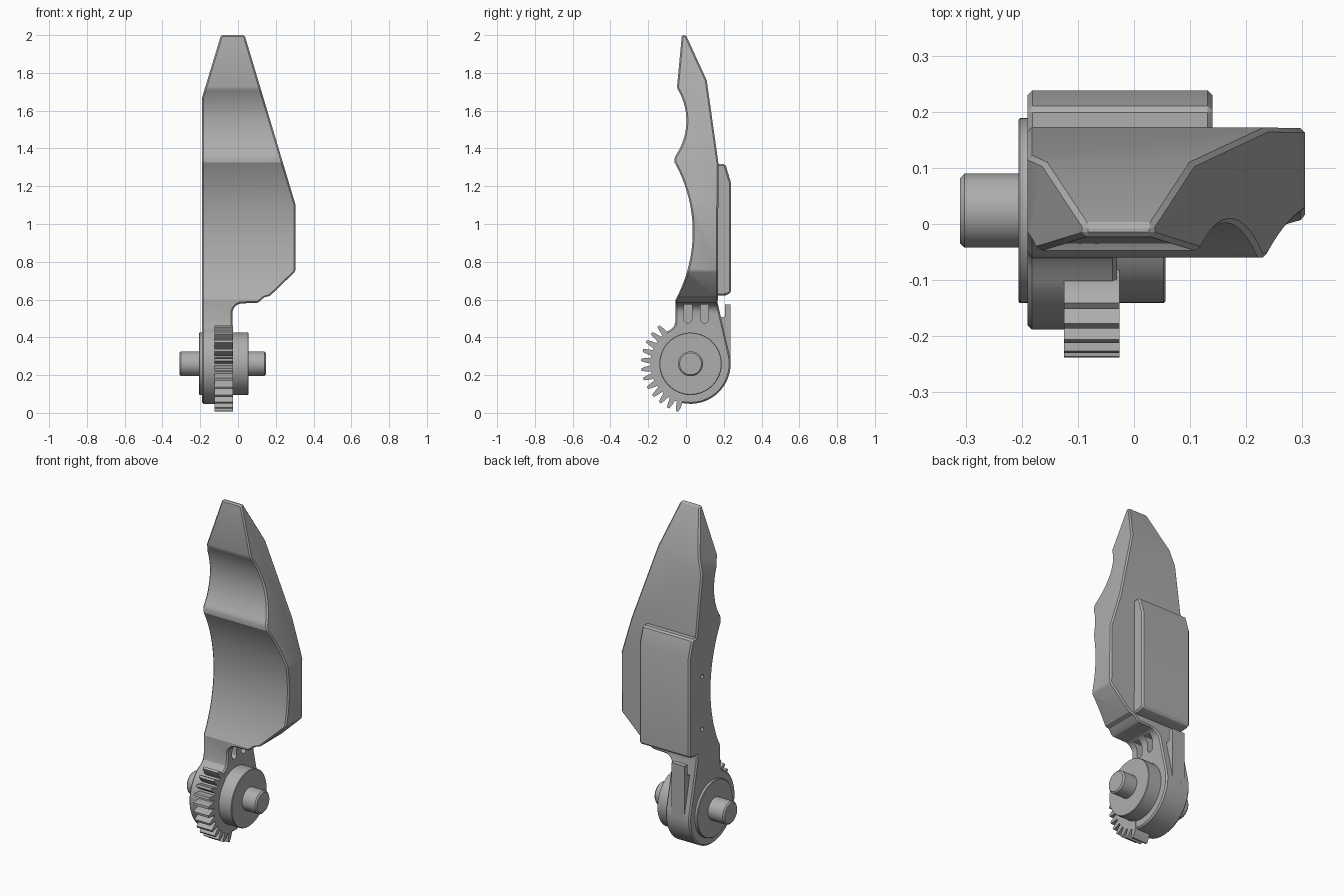
import bpy, bmesh, math
from mathutils import Vector

cube = bpy.data.objects.get("Cube")
if cube:
    bpy.data.objects.remove(cube, do_unlink=True)

grey = bpy.data.materials.new("plain_grey")
grey.use_nodes = True
COLOUR = (0.42, 0.42, 0.42, 1)
grey.diffuse_color = COLOUR
grey.node_tree.nodes["Principled BSDF"].inputs["Base Color"].default_value = COLOUR

HUB = Vector((0.024, 0.26))  # hub centre in (y, z)


def prism(name, points, axis, lo, hi):
    """Extrude a 2D outline along x (outline in y,z) or y (outline in x,z)."""
    bm = bmesh.new()
    place = (lambda p, t: (t, p[0], p[1])) if axis == "x" else (lambda p, t: (p[0], t, p[1]))
    face = bm.faces.new([bm.verts.new(place(p, lo)) for p in points])
    top = bmesh.ops.extrude_face_region(bm, geom=[face])["geom"]
    shift = Vector(place((0, 0), hi - lo))
    bmesh.ops.translate(bm, vec=shift, verts=[v for v in top if isinstance(v, bmesh.types.BMVert)])
    bmesh.ops.recalc_face_normals(bm, faces=bm.faces)
    mesh = bpy.data.meshes.new(name)
    bm.to_mesh(mesh)
    bm.free()
    mesh.materials.append(grey)
    obj = bpy.data.objects.new(name, mesh)
    bpy.context.collection.objects.link(obj)
    return obj


def polar(radius, degrees, centre=HUB):
    a = math.radians(degrees)
    return (centre[0] + radius * math.cos(a), centre[1] + radius * math.sin(a))


def sweep(radius, start, end, n, centre=HUB):
    return [polar(radius, start + (end - start) * i / n, centre) for i in range(n + 1)]


def scoop(low, high, depth, n=18):
    """Circular hollow between two points on the front edge, bulging to +y."""
    a, b = Vector(low), Vector(high)
    half = (b - a).length / 2
    radius = (half * half + depth * depth) / (2 * depth)
    along = (b - a).normalized()
    inward = Vector((along.y, -along.x))
    centre = (a + b) / 2 - inward * (radius - depth)
    reach = math.asin(half / radius)
    angles = [reach * (2 * i / n - 1) for i in range(n + 1)]
    return [tuple(centre + inward * radius * math.cos(t) + along * radius * math.sin(t)) for t in angles]


def activate(obj):
    bpy.ops.object.select_all(action="DESELECT")
    obj.select_set(True)
    bpy.context.view_layer.objects.active = obj


def combine(obj, other, operation):
    activate(obj)
    mod = obj.modifiers.new("combine", "BOOLEAN")
    mod.operation, mod.solver, mod.object = operation, "EXACT", other
    bpy.ops.object.modifier_apply(modifier=mod.name)
    bpy.data.objects.remove(other, do_unlink=True)


def finish(obj, width=0.0):
    activate(obj)
    if width:
        mod = obj.modifiers.new("edge_chamfer", "BEVEL")
        mod.width, mod.segments = width, 1
        mod.limit_method, mod.angle_limit = "ANGLE", math.radians(32)
        mod.use_clamp_overlap = False
        bpy.ops.object.modifier_apply(modifier=mod.name)
    bpy.ops.object.shade_smooth_by_angle(angle=math.radians(25))


def drum(name, radius, lo, hi, chamfer):
    finish(prism(name, sweep(radius, 0, 354, 59), "x", lo, hi), chamfer)


# Blade and arm: side outline crossed with front outline
side = [(0.0, 2.0), (-0.022, 2.0), (-0.048, 1.72)]
side += scoop((-0.06, 1.355), (-0.048, 1.72), 0.056)[-2::-1]
side += scoop((-0.055, 0.6), (-0.06, 1.325), 0.093, 26)[::-1]
side += [(-0.055, 0.49), (-0.062, 0.46), (-0.08, 0.442)]
side += sweep(0.212, 127, 372, 50)
side += [(0.168, 0.58), (0.172, 1.32), (0.11, 1.76)]
front = [(-0.19, -0.1), (-0.19, 1.67), (-0.09, 2.1), (-0.09, 2.0), (0.035, 2.0)]
front = [(-0.19, -0.1), (-0.19, 1.67), (-0.09, 2.0), (0.035, 2.0), (0.305, 1.1), (0.305, 0.75),
         (0.17, 0.62), (0.14, 0.612), (0.105, 0.582)]
front += sweep(0.055, 90, 180, 8, (0.025, 0.525)) + [(-0.03, -0.1)]
body = prism("blade_and_arm", side, "x", -0.5, 0.5)
combine(body, prism("front_outline", front, "y", -0.5, 0.5), "INTERSECT")
finish(body, 0.008)

# Round-ended slots between the ribs under the blade
for y in (0.01, 0.098):
    outline = sweep(0.021, 180, 360, 8, (y, 0.496)) + [(y + 0.021, 0.574), (y - 0.021, 0.574)]
    combine(body, prism("slot_cutter", outline, "x", -0.075, 0.1), "DIFFERENCE")

# Two small pin holes in the flat side
for z in (0.76, 1.07):
    outline = sweep(0.012, 0, 337.5, 15, (0.12, z))
    combine(body, prism("hole_cutter", outline, "x", -0.3, -0.15), "DIFFERENCE")
finish(body)

# Raised back plate
plate = prism("back_plate", [(0.15, 0.62), (0.21, 0.622), (0.238, 0.635), (0.238, 1.22),
                             (0.208, 1.318), (0.15, 1.318)], "x", -0.19, 0.14)
finish(plate, 0.009)

# Springy tab rising from the back of the hub
tab = prism("back_tab", [(0.19, 0.28), (0.236, 0.26), (0.236, 0.575), (0.206, 0.575),
                         (0.206, 0.51), (0.18, 0.505)], "x", -0.155, -0.07)
finish(tab)

# Gear sector: twelve teeth around the front of the hub
pitch = 11.25
teeth = [polar(0.16, 254), polar(0.16, 130)]
for i in range(12):
    mid = 130.5 + i * pitch
    teeth += [polar(r, mid + d) for r, d in ((0.212, -4.2), (0.24, -2.9), (0.262, -1.5),
                                             (0.262, 1.5), (0.24, 2.9), (0.212, 4.2))]
finish(prism("gear_teeth", teeth, "x", -0.125, -0.026))

# Hub drum, side washer and axle
drum("hub_drum", 0.165, -0.1, 0.056, 0.003)
drum("side_washer", 0.165, -0.206, -0.15, 0.003)
drum("axle", 0.066, -0.31, 0.147, 0.008)
